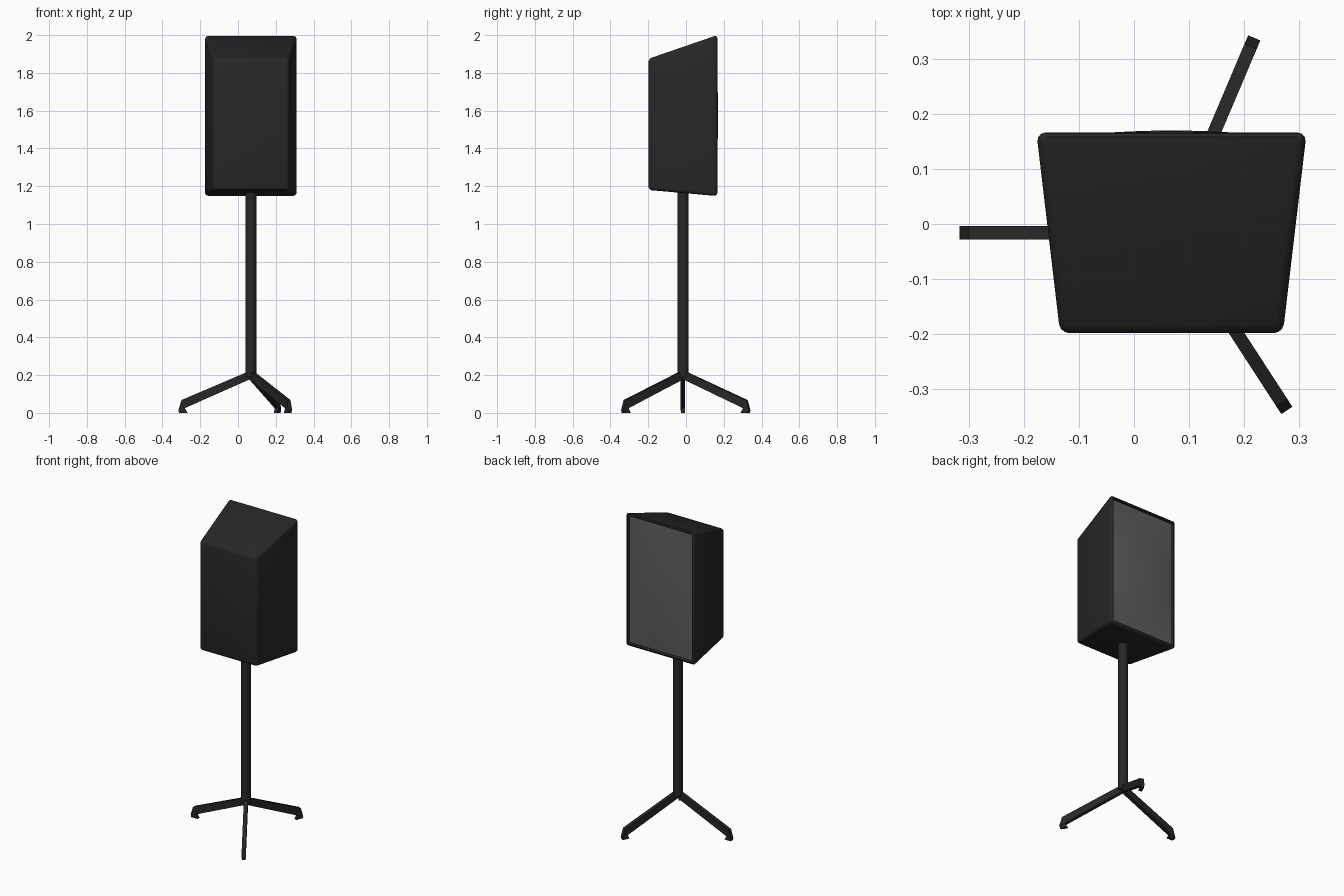
import bpy, bmesh, math
from mathutils import Matrix, Vector

if "Cube" in bpy.data.objects:
    bpy.data.objects.remove(bpy.data.objects["Cube"])

CX, CY = 0.068, -0.016


def material(name, v):
    m = bpy.data.materials.new(name)
    m.diffuse_color = (v, v, v, 1)
    m.use_nodes = True
    m.node_tree.nodes["Principled BSDF"].inputs["Base Color"].default_value = m.diffuse_color
    return m


BLACK = material("black", 0.02)
GREY = material("grille_grey", 0.11)


def make(name, bm, mat, angle=30):
    bmesh.ops.recalc_face_normals(bm, faces=bm.faces)
    me = bpy.data.meshes.new(name)
    bm.to_mesh(me)
    bm.free()
    me.materials.append(mat)
    ob = bpy.data.objects.new(name, me)
    bpy.context.collection.objects.link(ob)
    bpy.ops.object.select_all(action='DESELECT')
    ob.select_set(True)
    bpy.context.view_layer.objects.active = ob
    bpy.ops.object.shade_smooth_by_angle(angle=math.radians(angle))
    return ob


# Cabinet: tapered box with rounded edges and a shallow recess at the grille
bm = bmesh.new()
rings = []
for y, hw, z0, z1 in ((-0.198, 0.202, 1.18, 1.875), (0.166, 0.245, 1.148, 2.0)):
    rings.append([bm.verts.new((CX + sx * hw, y, z)) for sx, z in
                  ((-1, z0), (1, z0), (1, z1), (-1, z1))])
a, b = rings
bm.faces.new(a)
bm.faces.new(b[::-1])
for i in range(4):
    j = (i + 1) % 4
    bm.faces.new((a[i], b[i], b[j], a[j]))
bmesh.ops.recalc_face_normals(bm, faces=bm.faces)
bmesh.ops.bevel(bm, geom=bm.edges[:], offset=0.017, segments=3,
                profile=0.5, affect='EDGES')
bm.normal_update()
panel = max((f for f in bm.faces if f.normal.y > 0.99), key=lambda f: f.calc_area())
bmesh.ops.inset_region(bm, faces=[panel], thickness=0.006)
bmesh.ops.translate(bm, verts=panel.verts[:], vec=(0, -0.014, 0))
make("cabinet", bm, BLACK, 35)

# Grille: gently domed panel filling the recess
bm = bmesh.new()
bmesh.ops.create_grid(bm, x_segments=12, y_segments=16, size=1)
for v in bm.verts:
    u, w = v.co.x, v.co.y
    dome = (1 - u * u) * (1 - w * w)
    v.co = (CX + u * 0.222, 0.155 + 0.0145 * dome, 1.574 + w * 0.401)
bmesh.ops.recalc_face_normals(bm, faces=bm.faces)
grille = make("grille", bm, GREY)
if grille.data.polygons[0].normal.y < 0:
    grille.data.flip_normals()

# Pole
bm = bmesh.new()
bmesh.ops.create_cone(bm, cap_ends=True, segments=20, radius1=0.029, radius2=0.029,
                      depth=0.99, matrix=Matrix.Translation((CX, CY, 0.19 + 0.495)))
make("pole", bm, BLACK)


# Tripod: extruded side profiles turned about the pole
def extrude_profile(name, pts, width, angle):
    bm = bmesh.new()
    f = bm.faces.new([bm.verts.new((r, -width / 2, z)) for r, z in pts])
    ext = bmesh.ops.extrude_face_region(bm, geom=[f])
    bmesh.ops.translate(bm, vec=(0, width, 0),
                        verts=[g for g in ext['geom'] if isinstance(g, bmesh.types.BMVert)])
    bm.transform(Matrix.Translation((CX, CY, 0)) @ Matrix.Rotation(math.radians(angle), 4, 'Z'))
    return make(name, bm, BLACK)


LEG = [(0, 0.225), (0.367, 0.068), (0.384, 0.012), (0.366, 0.018), (0, 0.180)]
FOOT = [(0.384, 0.014), (0.380, 0.0), (0.336, 0.0), (0.350, 0.027), (0.366, 0.026)]
for i, ang in enumerate((180, 67, -57)):
    extrude_profile(f"leg_{i + 1}", LEG, 0.024, ang)
    extrude_profile(f"foot_{i + 1}", FOOT, 0.02, ang)
